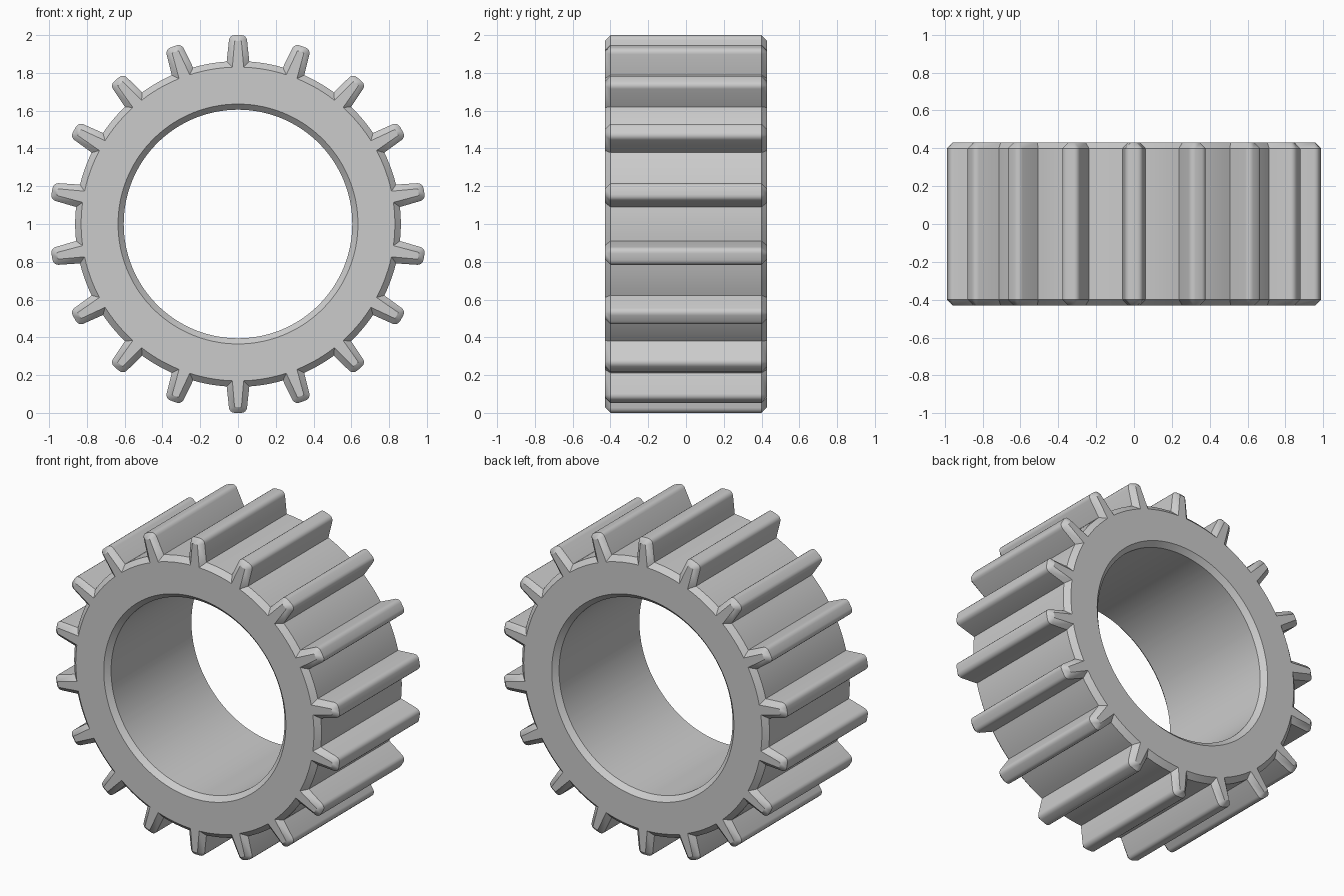
import bpy, bmesh
from math import sin, cos, pi, radians, atan2, hypot

cube = bpy.data.objects.get("Cube")
if cube:
    bpy.data.objects.remove(cube)

TEETH = 18
TIP, ROOT, BORE = 1.0, 0.86, 0.605
HALF_DEPTH, CHAMFER = 0.43, 0.03
BASE_W, TIP_W = 0.06, 0.048      # tooth half widths
ARC, TIP_STEPS = 6, 4
PITCH = 2 * pi / TEETH


def tooth_pitch(d):
    """One tooth and the root arc after it, shrunk inwards by d."""
    cx, cz = TIP_W - CHAMFER, TIP - CHAMFER
    r = CHAMFER - d
    base = (BASE_W - d, ROOT - d)
    corner = []
    for i in range(TIP_STEPS + 1):
        a = radians(6 + 84 * i / TIP_STEPS)
        corner.append((cx + r * cos(a), cz + r * sin(a)))
    left = [(-x, z) for x, z in [base] + corner]
    pts = left + corner[::-1] + [base]
    # root arc up to the next tooth
    rad, start = hypot(*base), atan2(*base)
    for i in range(1, ARC):
        a = start + (PITCH - 2 * start) * i / ARC
        pts.append((rad * sin(a), rad * cos(a)))
    return pts


def outline(d):
    loop = []
    for k in range(TEETH):
        c, s = cos(k * PITCH), sin(k * PITCH)
        loop += [(x * c + z * s, z * c - x * s) for x, z in tooth_pitch(d)]
    return loop


def circle(radius, guide):
    """Circle whose points follow the angles of the guide loop."""
    return [(radius * x / hypot(x, z), radius * z / hypot(x, z)) for x, z in guide]


# Rings in order around the gear's cross-section
outer, inset = outline(0), outline(CHAMFER)
bore, rim = circle(BORE, outer), circle(BORE + CHAMFER, outer)
face_y, edge_y = HALF_DEPTH, HALF_DEPTH - CHAMFER
section = [(outer, -edge_y), (outer, edge_y), (inset, face_y), (rim, face_y),
           (bore, edge_y), (bore, -edge_y), (rim, -face_y), (inset, -face_y)]

bm = bmesh.new()
rings = [[bm.verts.new((x, y, z + TIP)) for x, z in loop] for loop, y in section]
for a, b in zip(rings, rings[1:] + rings[:1]):
    for i in range(len(a)):
        j = (i + 1) % len(a)
        bm.faces.new((a[i], a[j], b[j], b[i]))
bmesh.ops.remove_doubles(bm, verts=bm.verts, dist=0.0005)
bmesh.ops.recalc_face_normals(bm, faces=bm.faces)
mesh = bpy.data.meshes.new("gear_ring")
bm.to_mesh(mesh)
bm.free()

# Plain grey
grey = bpy.data.materials.new("light grey")
grey.use_nodes = True
colour = (0.6, 0.6, 0.6, 1)
grey.diffuse_color = colour
grey.node_tree.nodes["Principled BSDF"].inputs["Base Color"].default_value = colour
mesh.materials.append(grey)

gear = bpy.data.objects.new("gear_ring", mesh)
bpy.context.collection.objects.link(gear)
bpy.ops.object.select_all(action="DESELECT")
gear.select_set(True)
bpy.context.view_layer.objects.active = gear
bpy.ops.object.shade_smooth_by_angle(angle=radians(30))
